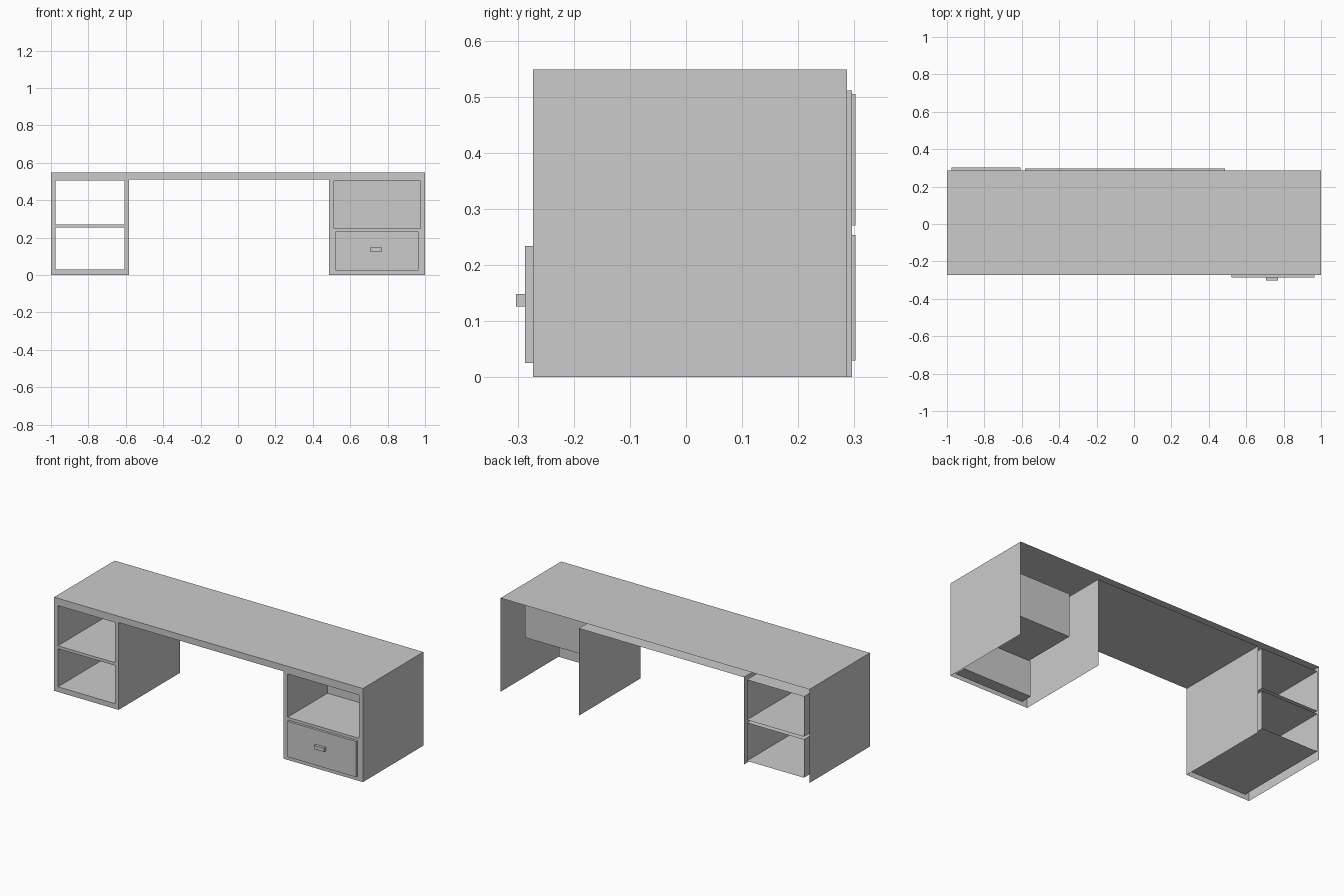
import bpy, bmesh

if "Cube" in bpy.data.objects:
    bpy.data.objects.remove(bpy.data.objects["Cube"])

grey = bpy.data.materials.new("plain_grey")
grey.diffuse_color = (0.6, 0.6, 0.6, 1)
grey.use_nodes = True
grey.node_tree.nodes["Principled BSDF"].inputs["Base Color"].default_value = grey.diffuse_color

Y0, Y1, H = -0.273, 0.287, 0.548   # body front, body back, height


def finish(name, bm):
    me = bpy.data.meshes.new(name)
    bm.to_mesh(me)
    bm.free()
    me.materials.append(grey)
    ob = bpy.data.objects.new(name, me)
    bpy.context.collection.objects.link(ob)
    return ob


def box(name, x, y, z, omit=(), inward=False):
    """Box from (min, max) pairs; omit lists outward directions left open."""
    bm = bmesh.new()
    bmesh.ops.create_cube(bm, size=1)
    bm.normal_update()
    dirs = {"-x": (-1, 0, 0), "+x": (1, 0, 0), "-y": (0, -1, 0),
            "+y": (0, 1, 0), "-z": (0, 0, -1), "+z": (0, 0, 1)}
    gone = [f for f in bm.faces
            if any(sum(a * b for a, b in zip(f.normal, dirs[o])) > 0.9 for o in omit)]
    bmesh.ops.delete(bm, geom=gone, context='FACES')
    for v in bm.verts:
        v.co = [r[0] if c < 0 else r[1] for c, r in zip(v.co, (x, y, z))]
    if inward:
        bmesh.ops.reverse_faces(bm, faces=bm.faces[:])
    return finish(name, bm)


# openings in the front, as x range and z range
knee = ((-0.582, 0.487), (0.0, 0.511))
left_low = ((-0.975, -0.606), (0.03, 0.253))
left_high = ((-0.975, -0.606), (0.27, 0.505))
cubby = ((0.513, 0.975), (0.25, 0.503))
drawer = ((0.52, 0.965), (0.025, 0.234))
holes = [knee, left_low, left_high, cubby, drawer]

# top and outer sides
box("desk_top_and_sides", (-1, 1), (Y0, Y1), (0, H), ("-y", "+y", "-z"))

# front frame: grid of cells with the openings left out
xs = sorted({-1.0, 1.0} | {v for h in holes for v in h[0]})
zs = sorted({0.0, H} | {v for h in holes for v in h[1]})
bm = bmesh.new()
for a, b in zip(xs, xs[1:]):
    for c, d in zip(zs, zs[1:]):
        mx, mz = (a + b) / 2, (c + d) / 2
        if any(h[0][0] < mx < h[0][1] and h[1][0] < mz < h[1][1] for h in holes):
            continue
        bm.faces.new([bm.verts.new(p) for p in
                      ((a, Y0, c), (b, Y0, c), (b, Y0, d), (a, Y0, d))])
bmesh.ops.remove_doubles(bm, verts=bm.verts[:], dist=1e-5)
finish("front_frame", bm)

# knee space walls and ceiling
box("knee_space", knee[0], (Y0, 0.296), knee[1], ("-y", "+y", "-z"), True)

# open-ended shelves in the left pedestal
for name, h in (("lower_shelf", left_low), ("upper_shelf", left_high)):
    box(name, h[0], (Y0, 0.302), h[1], ("-y", "+y"), True)

# closed cubby above the drawer
box("cubby", cubby[0], (Y0, 0.095), cubby[1], ("-y",), True)

# drawer and its pull
box("drawer", drawer[0], (-0.287, -0.205), drawer[1])
box("drawer_handle", (0.705, 0.77), (-0.303, -0.287), (0.126, 0.148))
